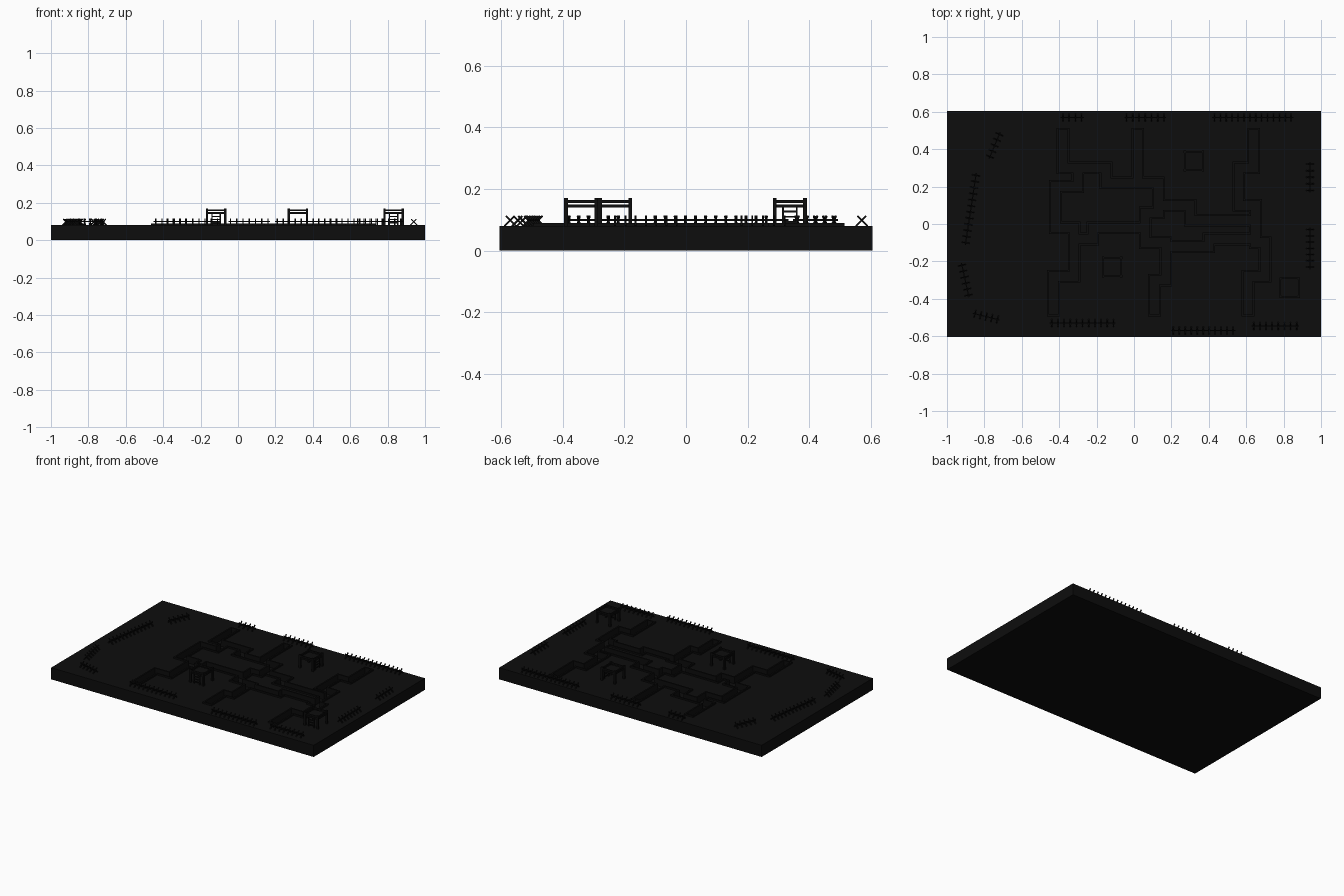
import bpy, bmesh, math
from mathutils import Vector

if "Cube" in bpy.data.objects:
    bpy.data.objects.remove(bpy.data.objects["Cube"])

TOP, FLOOR, LIP = 0.08, 0.045, 0.09
X, Y = 1.0, 0.605

mat = bpy.data.materials.new("black")
mat.diffuse_color = (0.004, 0.004, 0.004, 1)
mat.use_nodes = True
mat.node_tree.nodes["Principled BSDF"].inputs["Base Color"].default_value = mat.diffuse_color


def finish(bm, name):
    bmesh.ops.recalc_face_normals(bm, faces=bm.faces)
    me = bpy.data.meshes.new(name)
    bm.to_mesh(me)
    bm.free()
    me.materials.append(mat)
    ob = bpy.data.objects.new(name, me)
    bpy.context.collection.objects.link(ob)
    return ob


def box(bm, x0, x1, y0, y1, z0, z1):
    vs = bmesh.ops.create_cube(bm, size=1)["verts"]
    for v in vs:
        v.co = ((x0 + x1) / 2 + v.co.x * (x1 - x0),
                (y0 + y1) / 2 + v.co.y * (y1 - y0),
                (z0 + z1) / 2 + v.co.z * (z1 - z0))


def beam(bm, a, b, t):
    a, b = Vector(a), Vector(b)
    d = b - a
    q = d.to_track_quat('Z', 'Y')
    for v in bmesh.ops.create_cube(bm, size=1)["verts"]:
        v.co = (a + b) / 2 + q @ Vector((v.co.x * t, v.co.y * t, v.co.z * d.length))


# Trench centrelines: crenellated fighting lines and the links between them
paths = [
    [(-.38, .48), (-.38, .30), (-.30, .30), (-.30, .20), (-.42, .20), (-.42, -.02),
     (-.32, -.02), (-.32, -.28), (-.43, -.28), (-.43, -.46)],
    [(.02, .48), (.02, .22), (.13, .22), (.13, .06), (.06, .06), (.06, -.10),
     (.17, -.10), (.17, -.30), (.11, -.30), (.11, -.46)],
    [(.64, .48), (.64, .30), (.56, .30), (.56, .10), (.65, .10), (.65, -.10),
     (.70, -.10), (.70, -.28), (.61, -.28), (.61, -.46)],
    [(-.30, .30), (-.15, .30), (-.15, .22), (.02, .22)],
    [(-.32, -.08), (-.22, -.08), (-.22, -.02), (.06, -.02)],
    [(.13, .10), (.30, .10), (.30, .02), (.65, .02)],
    [(.17, -.12), (.40, -.12), (.40, -.08), (.65, -.08)],
]


def rects(half):
    return [(min(a[0], b[0]) - half, max(a[0], b[0]) + half,
             min(a[1], b[1]) - half, max(a[1], b[1]) + half)
            for p in paths for a, b in zip(p, p[1:])]


# Base slab: stepped height grid, trenches sunk with a low parapet
inner, outer = rects(0.024), rects(0.034)
xs = sorted({round(c, 4) for r in inner + outer for c in r[:2]} | {-X, X})
ys = sorted({round(c, 4) for r in inner + outer for c in r[2:]} | {-Y, Y})


def inside(x, y, rs):
    return any(r[0] < x < r[1] and r[2] < y < r[3] for r in rs)


def height(i, j):
    if not (0 <= i < len(xs) - 1 and 0 <= j < len(ys) - 1):
        return 0
    x, y = (xs[i] + xs[i + 1]) / 2, (ys[j] + ys[j + 1]) / 2
    return FLOOR if inside(x, y, inner) else LIP if inside(x, y, outer) else TOP


bm = bmesh.new()


def quad(*pts):
    bm.faces.new([bm.verts.new(p) for p in pts])


for i in range(-1, len(xs) - 1):
    for j in range(-1, len(ys) - 1):
        h = height(i, j)
        x1, y1 = xs[i + 1], ys[j + 1]
        if h:
            x0, y0 = xs[i], ys[j]
            quad((x0, y0, h), (x1, y0, h), (x1, y1, h), (x0, y1, h))
            quad((x0, y0, 0), (x0, y1, 0), (x1, y1, 0), (x1, y0, 0))
        hx, hy = height(i + 1, j), height(i, j + 1)
        if hx != h:
            quad((x1, ys[j], h), (x1, y1, h), (x1, y1, hx), (x1, ys[j], hx))
        if hy != h:
            quad((xs[i], y1, h), (x1, y1, h), (x1, y1, hy), (xs[i], y1, hy))
bmesh.ops.remove_doubles(bm, verts=bm.verts, dist=1e-5)
finish(bm, "trench_base")

# Wire obstacles: rows of crossed stakes joined by a rail
rows = [
    (-.38, .57, -.28, .57), (-.04, .57, .16, .57), (.43, .57, .84, .57),
    (-.44, -.53, -.11, -.53), (.21, -.57, .53, -.57), (.64, -.545, .87, -.545),
    (.94, .18, .94, .32), (.94, -.23, .94, -.03),
    (-.77, .36, -.72, .48), (-.90, -.10, -.845, .26),
    (-.92, -.22, -.885, -.38), (-.85, -.48, -.73, -.51),
]
for k, (x0, y0, x1, y1) in enumerate(rows):
    bm = bmesh.new()
    a, b = Vector((x0, y0, 0.099)), Vector((x1, y1, 0.099))
    d = (b - a).normalized()
    side = Vector((-d.y, d.x, 0)) * 0.019
    up = Vector((0, 0, 0.017))
    n = max(2, round((b - a).length / 0.032))
    for i in range(n + 1):
        c = a.lerp(b, i / n)
        for s in (-1, 1):
            beam(bm, c - side * s - up * 1.15, c + side * s * 0.75 + up * 0.8, 0.006)
    beam(bm, a - d * 0.012, b + d * 0.012, 0.006)
    finish(bm, f"wire_obstacle_{k + 1}")


# Watchtowers: four posts, deck, railing and a ladder on one side
def tower(name, cx, cy, turn):
    bm = bmesh.new()
    r, t = 0.049, 0.006
    for sx in (-1, 1):
        for sy in (-1, 1):
            px, py = sx * r, sy * r
            box(bm, px - t, px + t, py - t, py + t, 0.07, 0.17)
    box(bm, -r, r, -r, r, 0.14, 0.15)
    for s in (-1, 1):
        for z in (0.16,):
            box(bm, -r, r, s * r - 0.004, s * r + 0.004, z - 0.005, z + 0.005)
            box(bm, s * r - 0.004, s * r + 0.004, -r, r, z - 0.005, z + 0.005)
        box(bm, s * 0.022 - 0.003, s * 0.022 + 0.003, -r - 0.003, -r + 0.003, 0.075, 0.145)
    for z in (0.093, 0.11, 0.127):
        box(bm, -0.022, 0.022, -r - 0.003, -r + 0.003, z - 0.003, z + 0.003)
    ob = finish(bm, name)
    ob.location = (cx, cy, 0)
    ob.rotation_euler.z = turn


tower("watchtower_middle", -0.117, -0.23, 0)
tower("watchtower_back", 0.32, 0.337, math.pi / 2)
tower("watchtower_front", 0.832, -0.34, 0)
